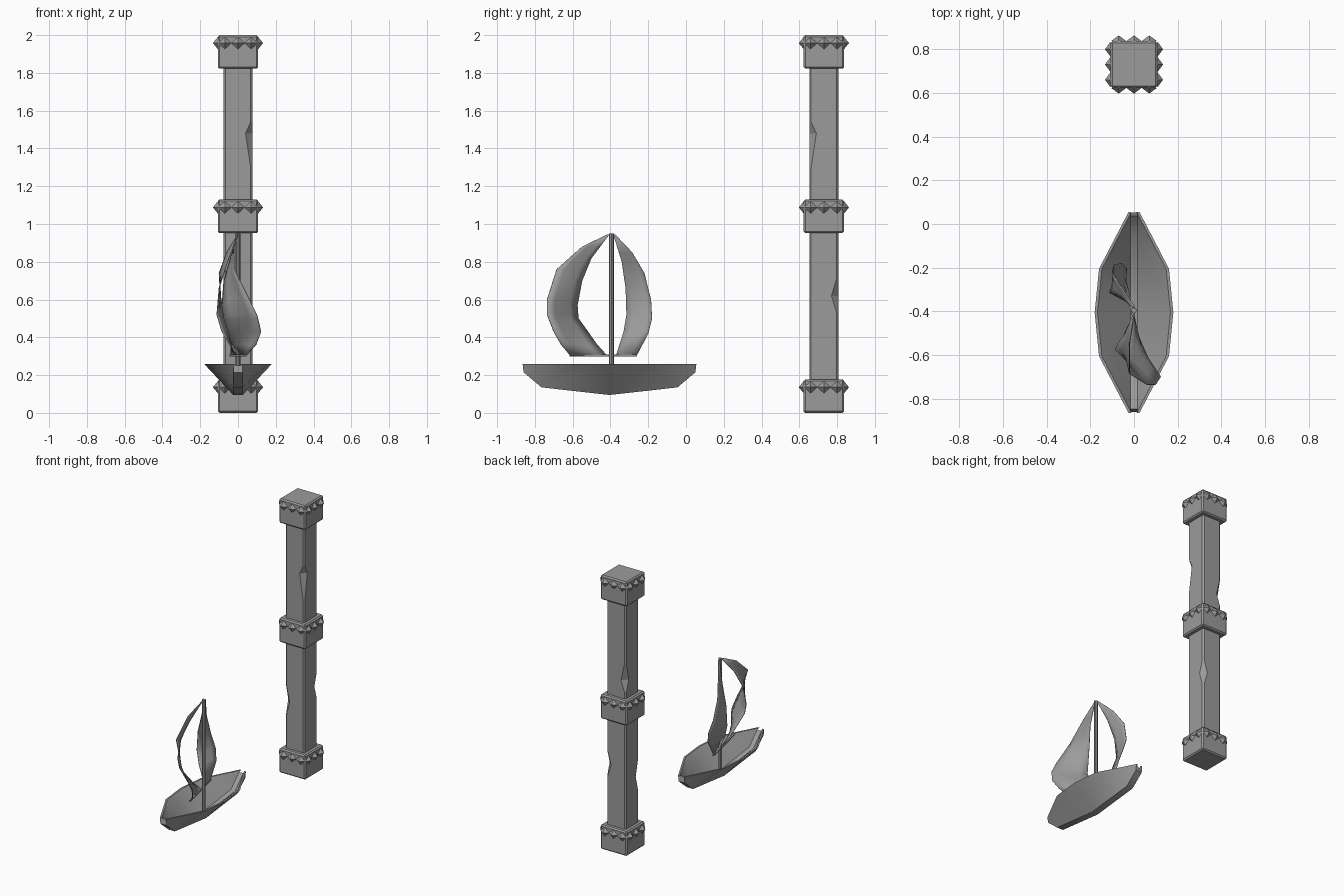
import bpy, bmesh, math
from mathutils import Vector, Matrix

if "Cube" in bpy.data.objects:
    bpy.data.objects.remove(bpy.data.objects["Cube"])

GREY = (0.33, 0.33, 0.33, 1)
stone = bpy.data.materials.new("plain grey")
stone.use_nodes = True
stone.diffuse_color = GREY
stone.node_tree.nodes["Principled BSDF"].inputs["Base Color"].default_value = GREY

PILLAR_Y = 0.73
MAST_Y = -0.395


def finish(name, bm, smooth=False):
    bmesh.ops.recalc_face_normals(bm, faces=bm.faces)
    mesh = bpy.data.meshes.new(name)
    bm.to_mesh(mesh)
    bm.free()
    mesh.materials.append(stone)
    obj = bpy.data.objects.new(name, mesh)
    bpy.context.collection.objects.link(obj)
    if smooth:
        bpy.ops.object.select_all(action='DESELECT')
        obj.select_set(True)
        bpy.context.view_layer.objects.active = obj
        bpy.ops.object.shade_smooth_by_angle(angle=math.radians(40))
    return obj


def loft(rings, closed=True):
    """Skin a list of equal-length point rings; closed rings get end caps."""
    bm = bmesh.new()
    rows = [[bm.verts.new(p) for p in ring] for ring in rings]
    n = len(rows[0])
    for a, b in zip(rows, rows[1:]):
        for i in range(n if closed else n - 1):
            j = (i + 1) % n
            bm.faces.new((a[i], a[j], b[j], b[i]))
    if closed:
        bm.faces.new(rows[0])
        bm.faces.new(rows[-1])
    return bm


def sample(points, z):
    """Interpolate a polyline of (z, values...) rows with rising z."""
    for a, b in zip(points, points[1:]):
        if z <= b[0]:
            t = max(0, (z - a[0]) / (b[0] - a[0]))
            return [p + (q - p) * t for p, q in zip(a[1:], b[1:])]
    return list(points[-1][1:])


def box(name, size, matrix):
    bm = bmesh.new()
    bmesh.ops.create_cube(bm, size=1, matrix=matrix @ Matrix.Diagonal((*size, 1)))
    return finish(name, bm)


# Pillar shaft: chamfered square whose corners are chipped at certain heights
HALF, CHAMFER, CHIP = 0.077, 0.01, 0.037
chips = {(1, -1): (1.30, 1.48, 1.54), (1, 1): (0.53, 0.62, 0.71),
         (-1, 1): (1.18, 1.26, 1.38), (-1, -1): (0.41, 0.52, 0.64)}
levels = sorted({0.05, 1.95}.union(*chips.values()))
rings = []
for z in levels:
    ring = []
    for sx, sy in ((1, -1), (1, 1), (-1, 1), (-1, -1)):
        lo, mid, hi = chips[sx, sy]
        c = sample([(0, CHAMFER), (lo, CHAMFER), (mid, CHIP), (hi, CHAMFER), (2, CHAMFER)], z)[0]
        pair = [Vector((sx * (HALF - c), PILLAR_Y + sy * HALF, z)),
                Vector((sx * HALF, PILLAR_Y + sy * (HALF - c), z))]
        ring += pair if sx * sy < 0 else pair[::-1]
    rings.append(ring)
finish("pillar_shaft", loft(rings))

# Pillar blocks, each with a row of pyramid studs around the upper edge
BLOCK, HEIGHT = 0.107, 0.178
for label, top in (("bottom", HEIGHT), ("middle", 1.13), ("top", 2.0)):
    block = box(label + "_block", (BLOCK * 2, BLOCK * 2, HEIGHT),
                Matrix.Translation((0, PILLAR_Y, top - HEIGHT / 2)))
    bevel = block.modifiers.new("bevel", 'BEVEL')
    bevel.width, bevel.segments = 0.009, 1

    studs = bmesh.new()
    for side in range(4):
        turn = Matrix.Translation((0, PILLAR_Y, top - 0.042)) @ Matrix.Rotation(side * math.pi / 2, 4, 'Z')
        for k in (-1, 0, 1):
            x = k * 0.07
            base = [studs.verts.new(turn @ Vector((x + dx, -BLOCK, dz)))
                    for dx, dz in ((0.035, 0), (0, 0.032), (-0.035, 0), (0, -0.032))]
            tip = studs.verts.new(turn @ Vector((x, -BLOCK - 0.026, 0)))
            studs.faces.new(base)
            for i in range(4):
                studs.faces.new((base[i], base[(i + 1) % 4], tip))
    finish(label + "_studs", studs)

# Hull: hollow V-shaped shell, stations as (rim y, rim width, keel y, keel z, inner keel z)
half_hull = [(0.46, 0.025, 0.455, 0.215, 0.252),
             (0.20, 0.16, 0.36, 0.135, 0.16),
             (0.0, 0.18, 0.0, 0.095, 0.118)]
RIM_Z, WALL = 0.26, 0.013
stations = [(1, s) for s in half_hull] + [(-1, s) for s in half_hull[-2::-1]]
rings = []
for sign, (ry, w, ky, kz, iz) in stations:
    ry, ky = -0.405 + sign * ry, -0.405 + sign * ky
    iky = -0.405 + (ky + 0.405) * 0.97
    right = [(w, ry, RIM_Z), (0.025, ky, kz)]
    inner = [(-(w - WALL), ry, RIM_Z), (-0.017, iky, iz)]
    flip = lambda pts: [(-x, y, z) for x, y, z in reversed(pts)]
    rings.append(right + flip(right) + inner + flip(inner))
finish("hull", loft(rings), smooth=True)

# Mast
bm = bmesh.new()
bmesh.ops.create_cone(bm, cap_ends=True, segments=8, radius1=0.013, radius2=0.013, depth=0.84,
                      matrix=Matrix.Translation((0, MAST_Y, 0.53)))
finish("mast", bm, smooth=True)

# Boom, swung slightly off the centre line
a, b = Vector((-0.04, -0.26, 0.303)), Vector((0.04, -0.615, 0.303))
swing = math.atan2(b.y - a.y, b.x - a.x)
box("boom", ((b - a).length, 0.012, 0.01),
    Matrix.Translation((a + b) / 2) @ Matrix.Rotation(swing, 4, 'Z'))

# Sails: thin sheets between two curved edges given as (z, x, y)
sails = {
    "front_sail": (
        [(0.305, 0.0, -0.42), (0.36, -0.03, -0.47), (0.5, -0.075, -0.57), (0.57, -0.085, -0.575),
         (0.7, -0.075, -0.55), (0.82, -0.04, -0.5), (0.945, 0.0, -0.405)],
        [(0.305, 0.045, -0.615), (0.36, 0.095, -0.66), (0.43, 0.122, -0.70), (0.52, 0.1, -0.735),
         (0.6, 0.06, -0.735), (0.76, -0.02, -0.685), (0.88, -0.02, -0.55), (0.945, 0.0, -0.415)]),
    "rear_sail": (
        [(0.305, -0.01, -0.37), (0.43, -0.085, -0.33), (0.52, -0.112, -0.315),
         (0.66, -0.1, -0.32), (0.8, -0.055, -0.34), (0.945, 0.0, -0.385)],
        [(0.305, -0.04, -0.26), (0.42, -0.035, -0.2), (0.5, -0.055, -0.18), (0.6, -0.09, -0.185),
         (0.74, -0.1, -0.22), (0.85, -0.06, -0.285), (0.945, 0.0, -0.375)]),
}
COLUMNS = 4
for name, (inner, outer) in sails.items():
    rows = []
    for z in sorted({p[0] for p in inner + outer}):
        p, q = Vector((*sample(inner, z), z)), Vector((*sample(outer, z), z))
        rows.append([p.lerp(q, i / COLUMNS) for i in range(COLUMNS + 1)])
    sail = finish(name, loft(rows, closed=False), smooth=True)
    solid = sail.modifiers.new("thickness", 'SOLIDIFY')
    solid.thickness, solid.offset = 0.004, 0
